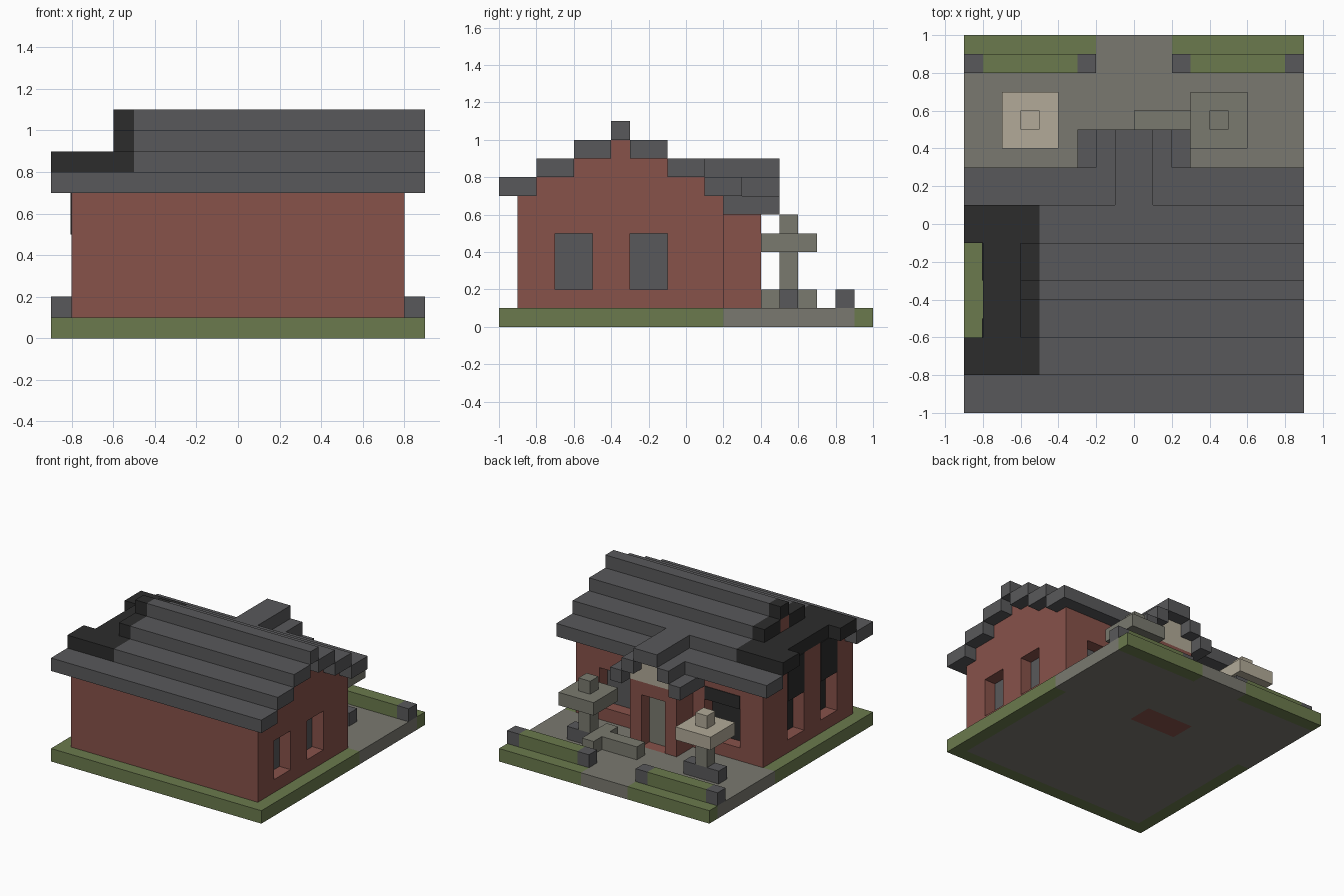
import bpy
import bmesh

cube = bpy.data.objects.get("Cube")
if cube:
    bpy.data.objects.remove(cube, do_unlink=True)

UNIT = 0.1  # every part sits on a ten-centimetre block grid


def material(name, hex_code):
    def linear(i):
        c = int(hex_code[i:i + 2], 16) / 255
        return c / 12.92 if c <= 0.04045 else ((c + 0.055) / 1.055) ** 2.4
    rgba = (linear(0), linear(2), linear(4), 1.0)
    m = bpy.data.materials.new(name)
    m.use_nodes = True
    m.diffuse_color = rgba
    bsdf = next(n for n in m.node_tree.nodes if n.type == 'BSDF_PRINCIPLED')
    bsdf.inputs["Base Color"].default_value = rgba
    bsdf.inputs["Roughness"].default_value = 0.9
    return m


BRICK = material("brick red", "87524a")
SLATE = material("slate grey", "59595b")
CHAR = material("charred black", "2c2c2c")
GRASS = material("grass green", "6b7a4d")
PAVING = material("paving grey", "7a7970")
STONE = material("stone grey", "7a7a6f")
TAN = material("pale tan", "b2aa98")


def part(name, mat, boxes):
    """One object made of boxes given as x0, x1, y0, y1, z0, z1 in blocks."""
    bm = bmesh.new()
    for x0, x1, y0, y1, z0, z1 in boxes:
        low, high = (x0, y0, z0), (x1, y1, z1)
        for v in bmesh.ops.create_cube(bm, size=1)["verts"]:
            for i in range(3):
                v.co[i] = UNIT * (low[i] if v.co[i] < 0 else high[i])
    mesh = bpy.data.meshes.new(name)
    bm.to_mesh(mesh)
    bm.free()
    mesh.materials.append(mat)
    obj = bpy.data.objects.new(name, mesh)
    bpy.context.scene.collection.objects.link(obj)
    return obj


def both(*boxes):
    """Boxes plus their mirror images across x = 0."""
    return [b for box in boxes for b in (box, (-box[1], -box[0]) + box[2:])]


def cut(obj, boxes):
    cutter = part("cutter", BRICK, boxes)
    cutter.hide_render = True
    mod = obj.modifiers.new("recesses", 'BOOLEAN')
    mod.operation = 'DIFFERENCE'
    mod.solver = 'EXACT'
    mod.object = cutter
    bpy.context.view_layer.objects.active = obj
    bpy.ops.object.modifier_apply(modifier=mod.name)
    bpy.data.objects.remove(cutter, do_unlink=True)


# Ground slab: grass border, paving and a brick doorstep
part("grass_border", GRASS, [(-9, 9, -10, -9, 0, 1)]
     + both((8, 9, -9, 2, 0, 1), (2, 9, 9, 10, 0, 1)))
part("paving", PAVING, [(-8, 8, -9, 2, 0, 1), (-9, 9, 4, 9, 0, 1),
                        (-2, 2, 9, 10, 0, 1)] + both((2, 9, 2, 4, 0, 1)))
part("doorstep", BRICK, [(-2, 2, 2, 4, 0, 1)])

# Low hedge between slate posts
part("hedge", GRASS, both((3, 8, 8, 9, 1, 2)))
part("hedge_posts", SLATE, both((2, 3, 8, 9, 1, 2), (8, 9, 8, 9, 1, 2)))

# House walls with recessed windows
walls = part("house_walls", BRICK, [(-8, 8, -9, 2, 1, 7)])
side_windows = [(-7, -5), (-3, -1)]
cut(walls, both((3, 6, 1, 3, 2, 5),
                *[(7, 9, a, b, 2, 5) for a, b in side_windows]))
part("gable_walls", BRICK, [(-8, 8, -8, 1, 7, 8), (-6, 8, -6, -1, 8, 9),
                            (-6, 8, -4, -3, 9, 10)])

# Window panes, the right-hand ones burnt
THIN = 0.05
part("window_panes", SLATE, [(3, 6, 1, 1 + THIN, 2, 5)]
     + [(7, 7 + THIN, a, b, 2, 5) for a, b in side_windows])
part("burnt_panes", CHAR, [(-6, -3, 1, 1 + THIN, 2, 5)]
     + [(-7 - THIN, -7, a, b, 2, 5) for a, b in side_windows])
part("scorch_marks", CHAR, [(-6, -3, 2, 2 + THIN, 5, 6)]
     + [(-8 - THIN, -8, a, b, 5, 8) for a, b in side_windows])

# Stepped main roof: y range and height of each course
courses = [(-10, -8, 7), (-8, -6, 8), (-6, -4, 9), (-4, -3, 10),
           (-3, -1, 9), (-1, 1, 8), (1, 3, 7)]
part("main_roof", SLATE,
     [(-9 if z == 7 else -5, 9, a, b, z, z + 1) for a, b, z in courses])
part("burnt_roof", CHAR,
     [(-9 if z == 8 else -6, -5, a, b, z, z + 1) for a, b, z in courses if z > 7]
     + [(-8, -6, -6, -1, 8, 9)])

# Porch with recessed door, pale gable and its own stepped roof
porch = part("porch_walls", BRICK, [(-2, 2, 2, 4, 1, 6)])
cut(porch, [(-1, 1, 3, 5, 0.5, 5)])
part("door", STONE, [(-1, 1, 3, 3 + THIN, 1, 5)])
part("porch_gable", TAN, [(-2, 2, 2, 4, 6, 7), (-1, 1, 2, 4, 7, 8)])
part("porch_roof", SLATE, [(-1, 1, 1, 5, 8, 9)]
     + both((1, 2, 3, 5, 7, 8), (2, 3, 2, 5, 6, 7)))


# Garden lanterns
def lantern(side, x, cap, base):
    part(side + "_lantern_base", SLATE, [base])
    part(side + "_lantern_post", STONE, [(x, x + 1, 5, 6, 2, 4)])
    part(side + "_lantern_cap", cap, [(x - 1, x + 2, 4, 7, 4, 5),
                                      (x, x + 1, 5, 6, 5, 6)])


lantern("left", 4, STONE, (4, 6, 5, 6, 1, 2))
lantern("right", -6, TAN, (-7, -4, 5, 6, 1, 2))

# Low stone edging beside the left lantern
part("stone_edging", STONE, [(3, 4, 4, 7, 1, 2), (0, 3, 5, 6, 1, 2)])
